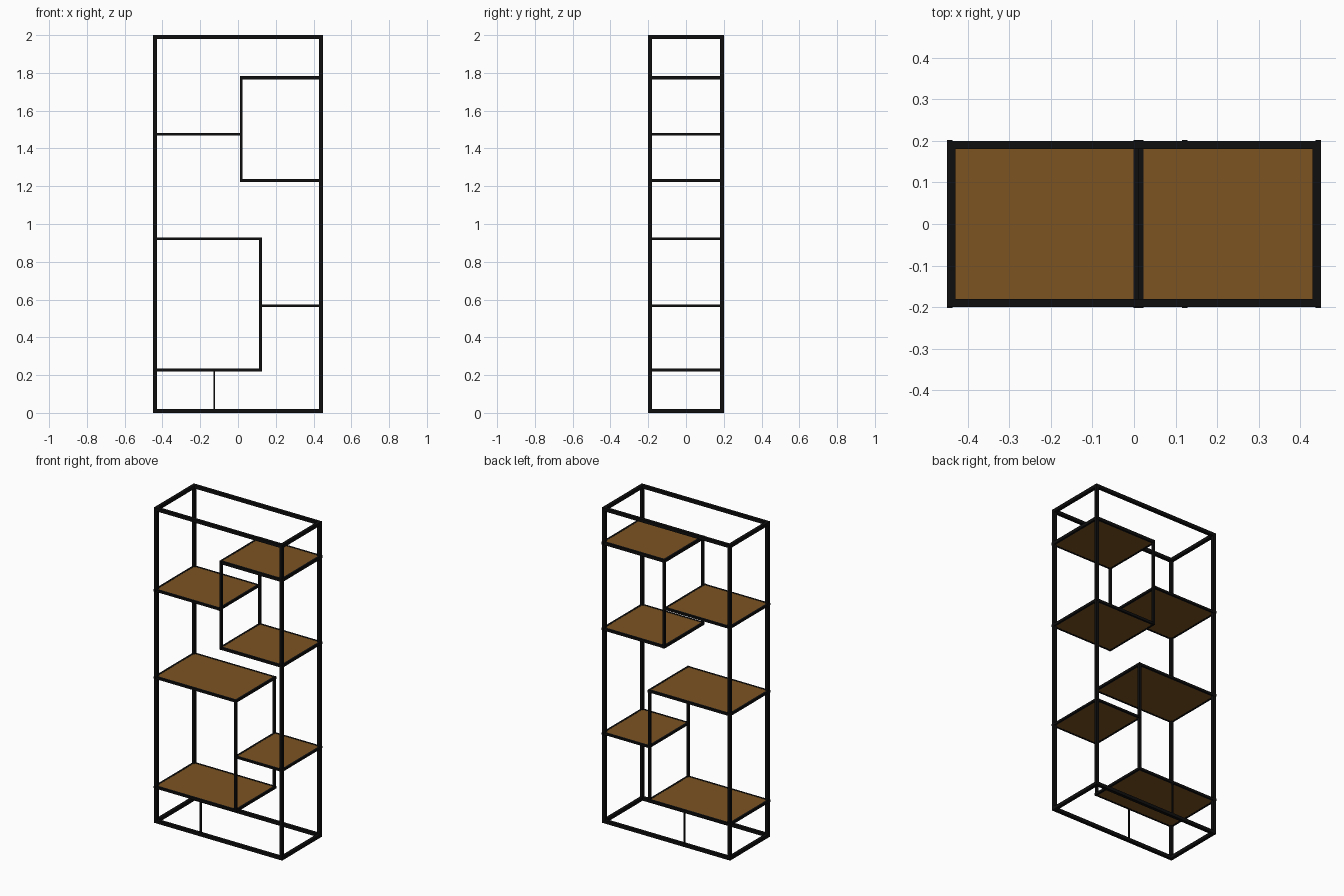
import bpy

if "Cube" in bpy.data.objects:
    bpy.data.objects.remove(bpy.data.objects["Cube"])

W, D, H = 0.45, 0.20, 2.0   # half width, half depth, height
T = 0.02                    # main tube size


def material(name, rgb):
    m = bpy.data.materials.new(name)
    m.diffuse_color = (*rgb, 1)
    m.use_nodes = True
    m.node_tree.nodes["Principled BSDF"].inputs["Base Color"].default_value = m.diffuse_color
    return m


BLACK = material("black metal", (0.0045, 0.0045, 0.005))
BROWN = material("brown wood", (0.2, 0.088, 0.0165))


def box(name, x, y, z, mat):
    """Box from (min, max) ranges on each axis."""
    bpy.ops.mesh.primitive_cube_add(size=1, location=[sum(r) / 2 for r in (x, y, z)])
    ob = bpy.context.object
    ob.name = name
    ob.scale = [r[1] - r[0] for r in (x, y, z)]
    bpy.ops.object.transform_apply(location=False, rotation=False, scale=True)
    ob.data.materials.append(mat)


def ends(half, t):
    """Ranges of a bar of size t at both ends of a span."""
    return (-half, -half + t), (half - t, half)


# outer frame: four uprights, bottom and top rings
for x in ends(W, T):
    for y in ends(D, T):
        box("upright", x, y, (T, H - T), BLACK)
for z in ((0, T), (H - T, H)):
    for y in ends(D, T):
        box("long_rail", (-W, W), y, z, BLACK)
    for x in ends(W, T):
        box("side_rail", x, (-D + T, D - T), z, BLACK)


# shelf: wood board inside a thin metal rim
def shelf(x0, x1, z, t, rim=0.013):
    zr = (z - t / 2, z + t / 2)
    for y in ends(D, rim):
        box("shelf_rim_long", (x0, x1), y, zr, BLACK)
    for x in ((x0, x0 + rim), (x1 - rim, x1)):
        box("shelf_rim_side", x, (-D - 0.002, D + 0.002), zr, BLACK)
    box("shelf_board", (x0 + rim, x1 - rim), (-D + rim, D - rim),
        (zr[0] + 0.001, zr[1] - 0.001), BROWN)


for x0, x1, z, t in ((0.01, W, 1.775, 0.019), (-W, 0.012, 1.475, 0.014),
                     (0.01, W, 1.23, 0.016), (-W, 0.128, 0.922, 0.015),
                     (0.116, W, 0.568, 0.013), (-W, 0.128, 0.227, 0.015)):
    shelf(x0, x1, z, t)

# inner posts, front and back
for x, t, z0, z1 in ((0.0175, 0.015, 1.23, 1.775), (0.12, 0.015, 0.227, 0.922),
                     (-0.126, 0.01, 0.01, 0.235)):
    for y in ends(D, t):
        box("inner_post", (x - t / 2, x + t / 2), y, (z0, z1), BLACK)
